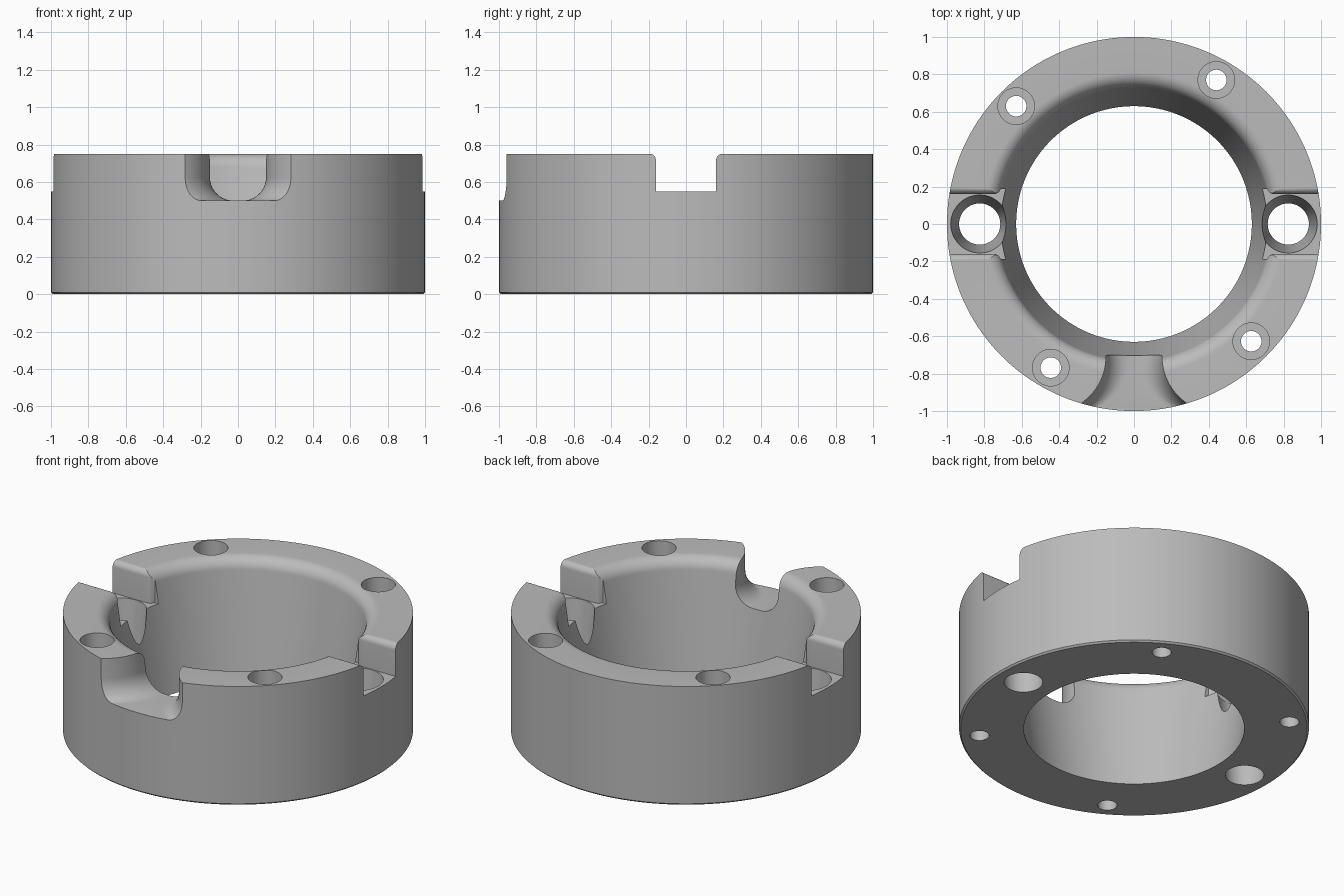
import bpy, bmesh, math

cube = bpy.data.objects.get("Cube")
if cube:
    bpy.data.objects.remove(cube, do_unlink=True)

metal = bpy.data.materials.new("plain grey")
metal.use_nodes = True
GREY = (0.5, 0.5, 0.5, 1)
metal.diffuse_color = GREY
metal.node_tree.nodes["Principled BSDF"].inputs["Base Color"].default_value = GREY


def loft(name, rows, closed=False):
    """Skin a list of closed point loops; cap the ends unless closed."""
    bm = bmesh.new()
    loops = [[bm.verts.new(p) for p in row] for row in rows]
    n = len(loops[0])
    pairs = list(zip(loops, loops[1:]))
    if closed:
        pairs.append((loops[-1], loops[0]))
    else:
        bm.faces.new(loops[0])
        bm.faces.new(loops[-1])
    for a, b in pairs:
        for i in range(n):
            j = (i + 1) % n
            bm.faces.new((a[i], a[j], b[j], b[i]))
    bmesh.ops.recalc_face_normals(bm, faces=bm.faces)
    mesh = bpy.data.meshes.new(name)
    bm.to_mesh(mesh)
    bm.free()
    mesh.materials.append(metal)
    obj = bpy.data.objects.new(name, mesh)
    bpy.context.collection.objects.link(obj)
    return obj


def circle(x, y, z, r, n):
    return [(x + r * math.cos(math.tau * i / n), y + r * math.sin(math.tau * i / n), z)
            for i in range(n)]


def arc(cx, cz, r, start, end, n=8):
    angles = [math.radians(start + (end - start) * i / n) for i in range(n + 1)]
    return [(cx + r * math.cos(a), cz + r * math.sin(a)) for a in angles]


def mirrored(half):
    return half + [(-u, z) for u, z in reversed(half)]


# Ring body: tapered bore with a rounded upper lip
profile = [(0.63, 0), (0.99, 0), (1, 0.01), (1, 0.75)] + arc(0.81, 0.67, 0.08, 90, 175, 10)
ring = loft("ring_body", [circle(0, 0, z, r, 160) for r, z in profile], closed=True)

cutters = []

# Side slots: rounded upper edges, flaring into the bore
for side in (-1, 1):
    rows = []
    for x in [0.712 + 0.038 * i / 6 for i in range(7)] + [1.1]:
        d = max(0, 0.75 - x)
        w = 0.2 - math.sqrt(0.04 ** 2 - d ** 2)
        half = [(w, 0.55)] + arc(w + 0.04, 0.712, 0.04, 180, 90) + [(w + 0.04, 0.9)]
        rows.append([(side * x, y, z) for y, z in mirrored(half)])
    rows.insert(0, [(side * 0.5, y, z) for _, y, z in rows[0]])
    cutters.append(loft("slot_cutter", rows))
    # Tapered holes that break through the bore
    cutters.append(loft("taper_hole_cutter", [
        circle(side * 0.825, 0, -0.1, 0.102, 48), circle(side * 0.825, 0, 0.6, 0.159, 48)]))

# Front spout notch: U section that flares outwards
rows = []
for y in [0.5] + [0.71 + 0.29 * i / 14 for i in range(15)]:
    d = max(0, y - 0.71)
    w = 0.45 - math.sqrt(0.09 - d * d)
    half = arc(w - 0.125, 0.625, 0.125, -90, 0, 10) + [(w, 0.9)]
    rows.append([(x, -y, z) for x, z in mirrored(half)])
rows.append([(x, -1.1, z) for x, _, z in rows[-1]])
cutters.append(loft("spout_cutter", rows))

# Counterbored screw holes
for x, y in ((-0.63, 0.63), (0.44, 0.77), (-0.445, -0.768), (0.627, -0.627)):
    steps = [(0.055, -0.1), (0.055, 0.4), (0.098, 0.4), (0.098, 0.9)]
    cutters.append(loft("screw_hole_cutter", [circle(x, y, z, r, 40) for r, z in steps]))

# Cut everything out of the ring
bpy.context.view_layer.objects.active = ring
ring.select_set(True)
for cutter in cutters:
    mod = ring.modifiers.new("cut", "BOOLEAN")
    mod.operation = "DIFFERENCE"
    mod.solver = "EXACT"
    mod.object = cutter
    bpy.ops.object.modifier_apply(modifier=mod.name)
    bpy.data.objects.remove(cutter, do_unlink=True)

bpy.ops.object.shade_smooth_by_angle(angle=math.radians(30))
